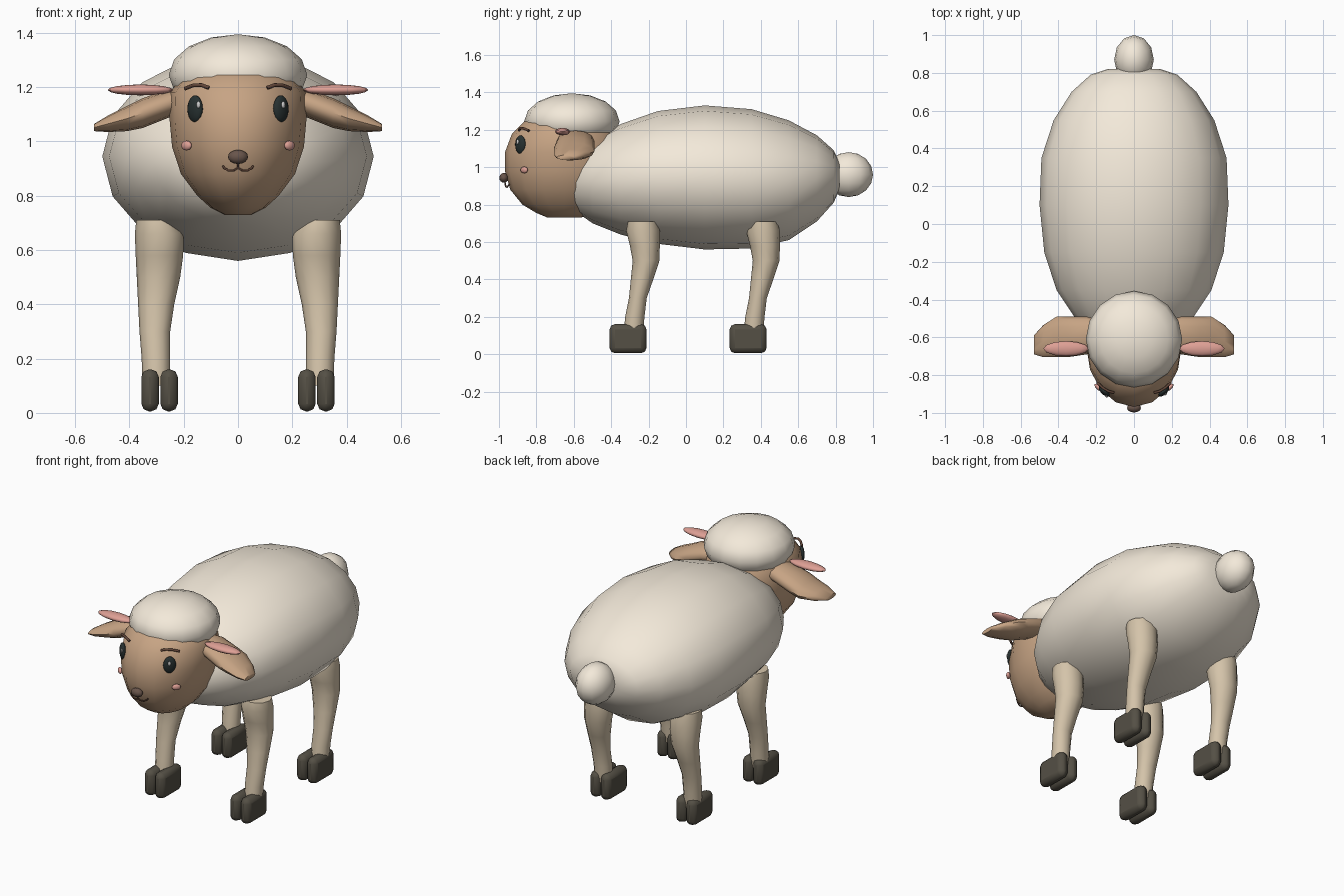
import bpy, bmesh
from math import pi, sin, cos, radians
from mathutils import Vector, Matrix

if "Cube" in bpy.data.objects:
    bpy.data.objects.remove(bpy.data.objects["Cube"])

COLORS = {
    "wool": (0.90, 0.82, 0.70), "face": (0.57, 0.37, 0.23), "leg": (0.66, 0.55, 0.40),
    "hoof": (0.09, 0.08, 0.06), "pink": (0.73, 0.35, 0.30), "eye": (0.02, 0.03, 0.03),
    "white": (0.9, 0.9, 0.9), "brow": (0.12, 0.06, 0.04), "nose": (0.14, 0.09, 0.07),
}
MATS = {}
for key, c in COLORS.items():
    MATS[key] = bpy.data.materials.new(key)
    MATS[key].diffuse_color = (*c, 1)

X, Y, Z = Vector((1, 0, 0)), Vector((0, 1, 0)), Vector((0, 0, 1))


def finish(name, bm, mat, mirror=False, bevel=0):
    bmesh.ops.recalc_face_normals(bm, faces=bm.faces)
    for f in bm.faces:
        f.smooth = True
    me = bpy.data.meshes.new(name)
    bm.to_mesh(me)
    bm.free()
    me.materials.append(MATS[mat])
    me.set_sharp_from_angle(angle=radians(60))
    ob = bpy.data.objects.new(name, me)
    bpy.context.collection.objects.link(ob)
    if bevel:
        b = ob.modifiers.new("bevel", "BEVEL")
        b.width, b.segments = bevel, 2
    if mirror:
        ob.modifiers.new("mirror", "MIRROR").use_clip = False
    return ob


def loft(name, rings, u, v, mat, sides=16, mirror=False):
    """Skin elliptical rings given as (centre, radius along u, radius along v)."""
    bm = bmesh.new()
    loops = []
    for c, ru, rv in rings:
        loops.append([bm.verts.new(Vector(c) + u * ru * cos(2 * pi * i / sides)
                                   + v * rv * sin(2 * pi * i / sides)) for i in range(sides)])
    for a, b in zip(loops, loops[1:]):
        for i in range(sides):
            j = (i + 1) % sides
            bm.faces.new((a[i], a[j], b[j], b[i]))
    bm.faces.new(loops[0])
    bm.faces.new(loops[-1])
    return finish(name, bm, mat, mirror)


def ball(name, loc, radii, mat, mirror=False, rot=0, seg=16, rows=10):
    bm = bmesh.new()
    m = Matrix.Translation(loc) @ Matrix.Rotation(radians(rot), 4, "Z") @ Matrix.Diagonal((*radii, 1))
    bmesh.ops.create_uvsphere(bm, u_segments=seg, v_segments=rows, radius=1, matrix=m)
    return finish(name, bm, mat, mirror)


def line(name, pts, depth, mat):
    cu = bpy.data.curves.new(name, "CURVE")
    cu.dimensions = "3D"
    cu.bevel_depth, cu.bevel_resolution, cu.use_fill_caps = depth, 2, True
    sp = cu.splines.new("POLY")
    sp.points.add(len(pts) - 1)
    for p, co in zip(sp.points, pts):
        p.co = (*co, 1)
    cu.materials.append(MATS[mat])
    ob = bpy.data.objects.new(name, cu)
    bpy.context.collection.objects.link(ob)


# woolly body: y, half width, bottom, top
body = [(-.64, .08, .85, 1.0), (-.6, .2, .77, 1.06), (-.5, .31, .70, 1.15), (-.35, .41, .64, 1.23),
        (-.15, .475, .59, 1.30), (.1, .50, .56, 1.33), (.35, .49, .565, 1.31), (.55, .425, .61, 1.25),
        (.7, .33, .71, 1.17), (.79, .23, .81, 1.09), (.82, .14, .88, 1.03)]
loft("body", [((0, y, (lo + hi) / 2), rx, (hi - lo) / 2) for y, rx, lo, hi in body], X, Z, "wool")
ball("tail", (0, .87, .96), (.105, .13, .12), "wool", seg=12, rows=8)

# head: z, half width, half depth
head = [(.73, .05, .09), (.755, .10, .15), (.8, .15, .225), (.88, .21, .29), (.98, .243, .318),
        (1.08, .252, .318), (1.18, .25, .28), (1.25, .2, .21), (1.29, .1, .1)]
loft("head", [((0, -.65, z), rx, ry) for z, rx, ry in head], X, Y, "face")
ball("wool_cap", (0, -.61, 1.245), (.255, .255, .15), "wool", rows=8)

# ears: x, back y, front y, bottom, top
ear = [(.18, -.51, -.67, 1.10, 1.20), (.25, -.49, -.69, 1.09, 1.195), (.35, -.49, -.705, 1.05, 1.16),
       (.41, -.49, -.705, 1.038, 1.13), (.48, -.535, -.705, 1.035, 1.095), (.53, -.59, -.69, 1.038, 1.065)]
loft("ears", [((x, (b + f) / 2, (lo + hi) / 2), (b - f) / 2, (hi - lo) / 2)
              for x, b, f, lo, hi in ear], Y, Z, "face", 12, True)
ball("inner_ears", (.36, -.66, 1.19), (.12, .04, .02), "pink", True, seg=12, rows=8)

# face details
ball("eyes", (.158, -.885, 1.12), (.036, .018, .05), "eye", True, rot=45)
for side, x, y in (("left", -.146, -.911), ("right", .167, -.9)):
    ball("eye_highlight_" + side, (x, y, 1.135), (.009, .006, .013), "white", rot=45 if x > 0 else -45,
         seg=10, rows=6)
ball("cheeks", (.19, -.865, .985), (.025, .012, .018), "pink", True, rot=45, seg=12, rows=8)
ball("nose", (0, -.974, .943), (.037, .024, .026), "nose", seg=12, rows=8)
for side, s in (("left", -1), ("right", 1)):
    line("brow_" + side, [(s * .107, -.893, 1.198), (s * .135, -.886, 1.208), (s * .165, -.868, 1.207),
                          (s * .195, -.84, 1.195)], .007, "brow")
    line("mouth_" + side, [(0, -.97, .93), (0, -.965, .903), (s * .015, -.962, .894), (s * .035, -.957, .893),
                           (s * .05, -.95, .901), (s * .055, -.945, .91)], .004, "brow")

# legs: z, inner x, outer x, front y, back y
leg = [(.71, .225, .375, -.31, -.155), (.66, .20, .38, -.32, -.14), (.58, .202, .377, -.30, -.14),
       (.5, .213, .373, -.285, -.142), (.4, .235, .368, -.295, -.175), (.3, .25, .363, -.305, -.21),
       (.2, .25, .355, -.325, -.222), (.1, .25, .352, -.335, -.23)]
for part, dy in (("front", 0), ("back", .642)):
    loft(part + "_legs", [(((a + b) / 2, (f + r) / 2 + dy, z), (b - a) / 2, (r - f) / 2)
                          for z, a, b, f, r in leg], X, Y, "leg", 12, True)
    # cloven hooves
    for toe, x in (("inner", .254), ("outer", .324)):
        bm = bmesh.new()
        m = Matrix.Translation((x, -.31 + dy, .083)) @ Matrix.Diagonal((.064, .197, .155, 1))
        bmesh.ops.create_cube(bm, size=1, matrix=m)
        finish(f"{part}_{toe}_hooves", bm, "hoof", True, .028)

for m in bpy.data.materials:
    if m.users and not m.is_grease_pencil:
        m.use_nodes = True
        m.node_tree.nodes["Principled BSDF"].inputs["Base Color"].default_value = m.diffuse_color
